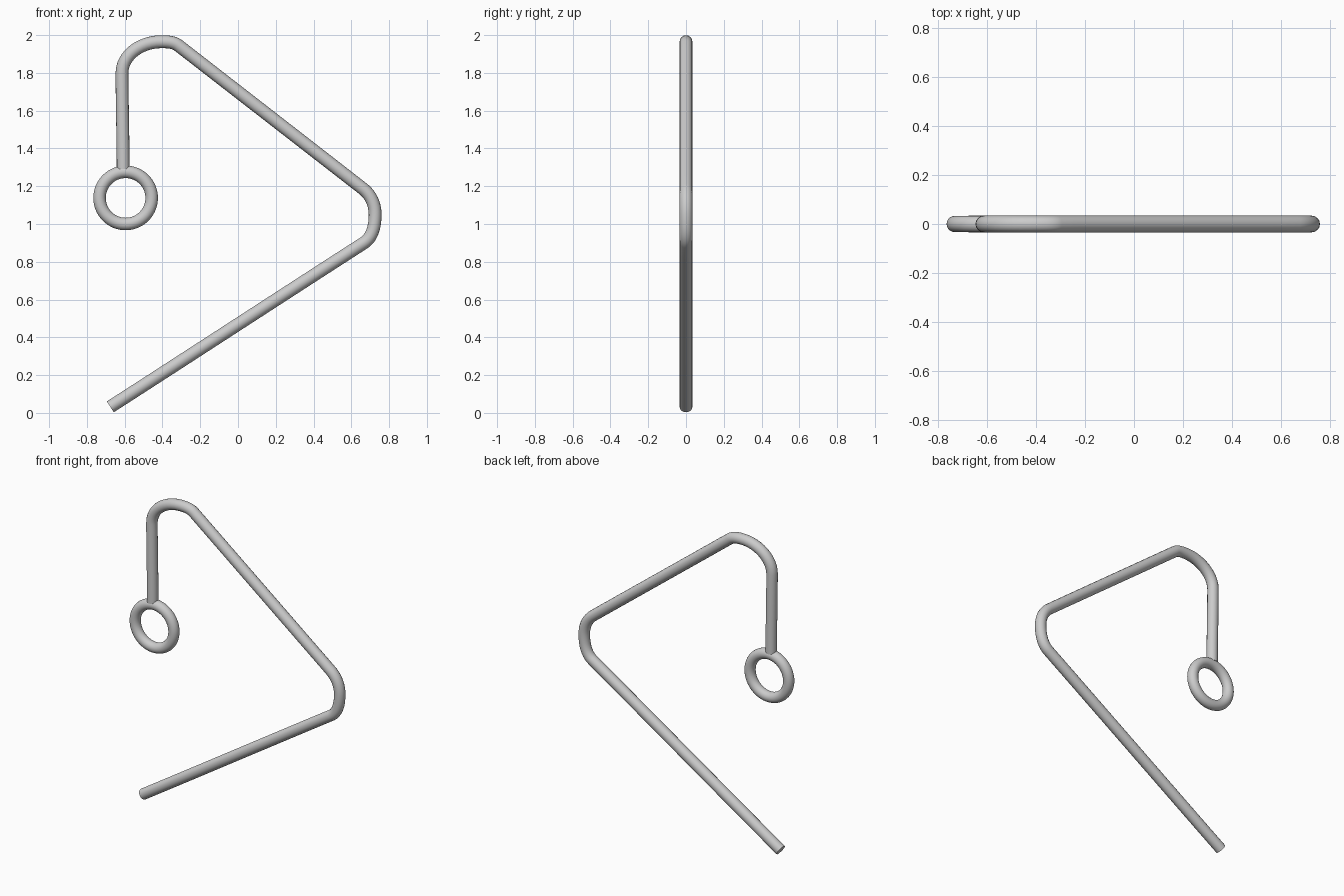
import bpy
from mathutils import Vector

if "Cube" in bpy.data.objects:
    bpy.data.objects.remove(bpy.data.objects["Cube"])

R = 0.034  # rod radius


def finish(obj):
    bpy.ops.object.select_all(action='DESELECT')
    obj.select_set(True)
    bpy.context.view_layer.objects.active = obj
    if obj.type == 'CURVE':
        bpy.ops.object.convert(target='MESH')
    bpy.ops.object.shade_smooth_by_angle()


# Bent rod: (x, z), then incoming and outgoing handle offsets (x, z)
A = Vector((0.79, -0.614))    # upper arm direction
B = Vector((-0.842, -0.54))   # lower arm direction
V = Vector((0, 1))
H = Vector((1, 0))
path = [
    ((-0.608, 1.29), -V * 0.1, V * 0.15),
    ((-0.614, 1.80), -V * 0.15, V * 0.091),
    ((-0.405, 1.965), -H * 0.114, H * 0.035),
    ((-0.314, 1.944), -A * 0.03, A * 0.3),
    ((0.660, 1.188), -A * 0.3, A * 0.055),
    ((0.726, 1.050), V * 0.055, -V * 0.055),
    ((0.667, 0.900), -B * 0.055, B * 0.4),
    ((-0.676, 0.032), -B * 0.4, B * 0.1),
]
curve = bpy.data.curves.new("bent_rod", 'CURVE')
curve.dimensions = '3D'
curve.bevel_depth = R
curve.bevel_resolution = 6
curve.use_fill_caps = True
curve.resolution_u = 12
spline = curve.splines.new('BEZIER')
spline.bezier_points.add(len(path) - 1)
for bp, (co, h_in, h_out) in zip(spline.bezier_points, path):
    c = Vector(co)
    bp.handle_left_type = bp.handle_right_type = 'FREE'
    bp.co = (c.x, 0, c.y)
    bp.handle_left = (c.x + h_in.x, 0, c.y + h_in.y)
    bp.handle_right = (c.x + h_out.x, 0, c.y + h_out.y)
rod = bpy.data.objects.new("bent_rod", curve)
bpy.context.collection.objects.link(rod)
finish(rod)

# Ring hanging at the end of the rod
bpy.ops.mesh.primitive_torus_add(
    major_segments=64, minor_segments=20, major_radius=0.138, minor_radius=0.033,
    location=(-0.595, 0, 1.138), rotation=(1.5707963, 0, 0))
ring = bpy.context.object
ring.name = "end_ring"
finish(ring)
